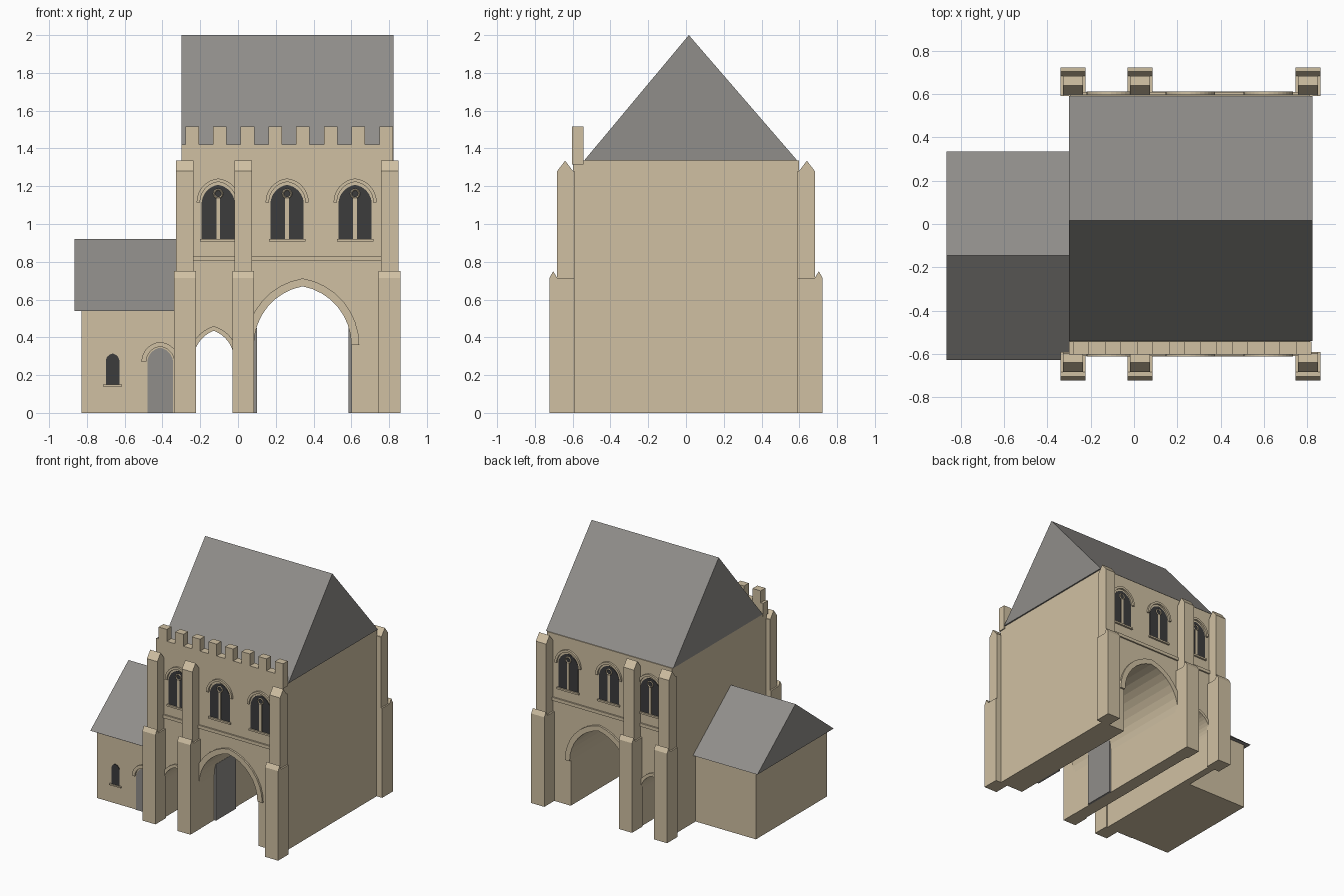
import bpy, bmesh, math

cube = bpy.data.objects.get("Cube")
if cube:
    bpy.data.objects.remove(cube, do_unlink=True)


def material(name, colour):
    m = bpy.data.materials.new(name)
    m.use_nodes = True
    m.diffuse_color = (*colour, 1)
    bsdf = m.node_tree.nodes["Principled BSDF"]
    bsdf.inputs["Base Color"].default_value = (*colour, 1)
    bsdf.inputs["Roughness"].default_value = 0.9
    return m


STONE = material("tan stone", (0.63, 0.53, 0.365))
SLATE = material("grey slate", (0.28, 0.27, 0.255))
GLASS = material("dark glass", (0.045, 0.045, 0.046))


def prism(name, pts, a, b, mat, axis="y"):
    """Extrude an outline from a to b: (x, z) along y, or (y, z) along x."""
    bm = bmesh.new()
    place = (lambda p, t: (p[0], t, p[1])) if axis == "y" else (lambda p, t: (t, p[0], p[1]))
    ends = [[bm.verts.new(place(p, t)) for p in pts] for t in (a, b)]
    for ring in ends:
        bm.faces.new(ring)
    n = len(pts)
    for i in range(n):
        j = (i + 1) % n
        bm.faces.new((ends[0][i], ends[0][j], ends[1][j], ends[1][i]))
    bmesh.ops.recalc_face_normals(bm, faces=bm.faces)
    mesh = bpy.data.meshes.new(name)
    bm.to_mesh(mesh)
    bm.free()
    mesh.materials.append(mat)
    ob = bpy.data.objects.new(name, mesh)
    bpy.context.collection.objects.link(ob)
    return ob


def box(name, x0, x1, y0, y1, z0, z1, mat):
    return prism(name, [(x0, z0), (x1, z0), (x1, z1), (x0, z1)], y0, y1, mat)


def arch(cx, half, spring, rise, n=8):
    """Pointed two-centred arch, from left springing to right springing."""
    r = (half ** 2 + rise ** 2) / (2 * half)
    top = math.atan2(rise, r - half)
    right = [(half - r + r * math.cos(top * i / n), r * math.sin(top * i / n))
             for i in range(n + 1)]
    left = [(-x, z) for x, z in right[:-1]]
    return [(cx + x, spring + z) for x, z in left + right[::-1]]


def opening(cx, half, base, spring, rise):
    return [(cx - half, base)] + arch(cx, half, spring, rise) + [(cx + half, base)]


def hood(name, cx, half, spring, rise, width, a, b):
    """Raised moulding that follows an arch."""
    outer = arch(cx, half + width, spring, rise + width)
    prism(name, outer + arch(cx, half, spring, rise)[::-1], a, b, STONE)


WALL = 0.597
SMALL = (-0.128, 0.108, 0.28, 0.155)
LARGE = (0.342, 0.258, 0.36, 0.31)

# Gatehouse body with both passages in its outline
left, right, top = -0.295, 0.812, 1.335
outline = [(left, 0)]
for cx, half, spring, rise in (SMALL, LARGE):
    outline += opening(cx, half, 0, spring, rise)
outline += [(right, 0), (right, top), (left, top)]
prism("gatehouse_walls", outline, -WALL, WALL, STONE)

# Main roof
prism("main_roof", [(-0.54, top), (0.59, top), (0.015, 2.0)], -0.3, 0.823, SLATE, "x")

# Battlements
box("parapet", -0.3, 0.82, -0.603, -0.543, top - 0.02, 1.42, STONE)
for i in range(8):
    x = -0.279 + i * 0.1467
    box("merlon", x, x + 0.072, -0.603, -0.543, 1.42, 1.515, STONE)

# Both long faces: buttresses, string course, arch mouldings and windows
for s, side in ((-1, "front"), (1, "back")):
    face = s * WALL
    for cx in (-0.281, 0.028, 0.803):
        low = [(0.59, 0), (0.723, 0), (0.723, 0.715), (0.703, 0.75), (0.682, 0.715), (0.59, 0.715)]
        high = [(0.59, 0.7), (0.682, 0.7), (0.682, 1.28), (0.64, top), (0.598, 1.28), (0.59, 1.28)]
        prism(side + "_lower_buttress", [(s * y, z) for y, z in low],
              cx - 0.058, cx + 0.058, STONE, "x")
        prism(side + "_upper_buttress", [(s * y, z) for y, z in high],
              cx - 0.046, cx + 0.046, STONE, "x")
    box(side + "_string_course", -0.25, 0.77, face, s * 0.609, 0.803, 0.829, STONE)
    hood(side + "_large_arch_moulding", *LARGE, 0.042, face, s * 0.612)
    hood(side + "_small_arch_moulding", *SMALL, 0.025, face, s * 0.609)

    for cx in (-0.105, 0.26, 0.62):
        prism(side + "_window_glass", opening(cx, 0.088, 0.92, 1.105, 0.102),
              face - s * 0.002, s * 0.6, GLASS)
        hood(side + "_window_hood", cx, 0.096, 1.115, 0.108, 0.018, face, s * 0.612)
        box(side + "_window_sill", cx - 0.097, cx + 0.097, face, s * 0.612, 0.907, 0.921, STONE)
        box(side + "_window_mullion", cx - 0.01, cx + 0.01, face, s * 0.604, 0.92, 1.138, STONE)
        bpy.ops.mesh.primitive_torus_add(
            location=(cx, s * 0.6, 1.16), rotation=(math.pi / 2, 0, 0),
            major_radius=0.022, minor_radius=0.005, major_segments=12, minor_segments=4)
        ring = bpy.context.object
        ring.name = side + "_window_tracery"
        ring.data.materials.append(STONE)

# Gate leaves standing open inside the large passage
box("left_gate_leaf", 0.584, 0.602, -0.42, -0.17, 0, 0.45, SLATE)
box("right_gate_leaf", 0.082, 0.1, -0.42, -0.17, 0, 0.45, SLATE)

# Side lodge
box("lodge_walls", -0.828, -0.29, -0.595, 0.3, 0, 0.545, STONE)
prism("lodge_roof", [(-0.628, 0.54), (0.335, 0.54), (-0.146, 0.92)], -0.865, -0.29, SLATE, "x")
prism("lodge_door", opening(-0.412, 0.068, 0, 0.265, 0.08), -0.594, -0.599, SLATE)
hood("lodge_door_hood", -0.412, 0.074, 0.27, 0.08, 0.025, -0.594, -0.609)
prism("lodge_window", opening(-0.664, 0.036, 0.15, 0.272, 0.042), -0.594, -0.599, GLASS)
box("lodge_window_sill", -0.715, -0.613, -0.607, -0.594, 0.139, 0.15, STONE)
